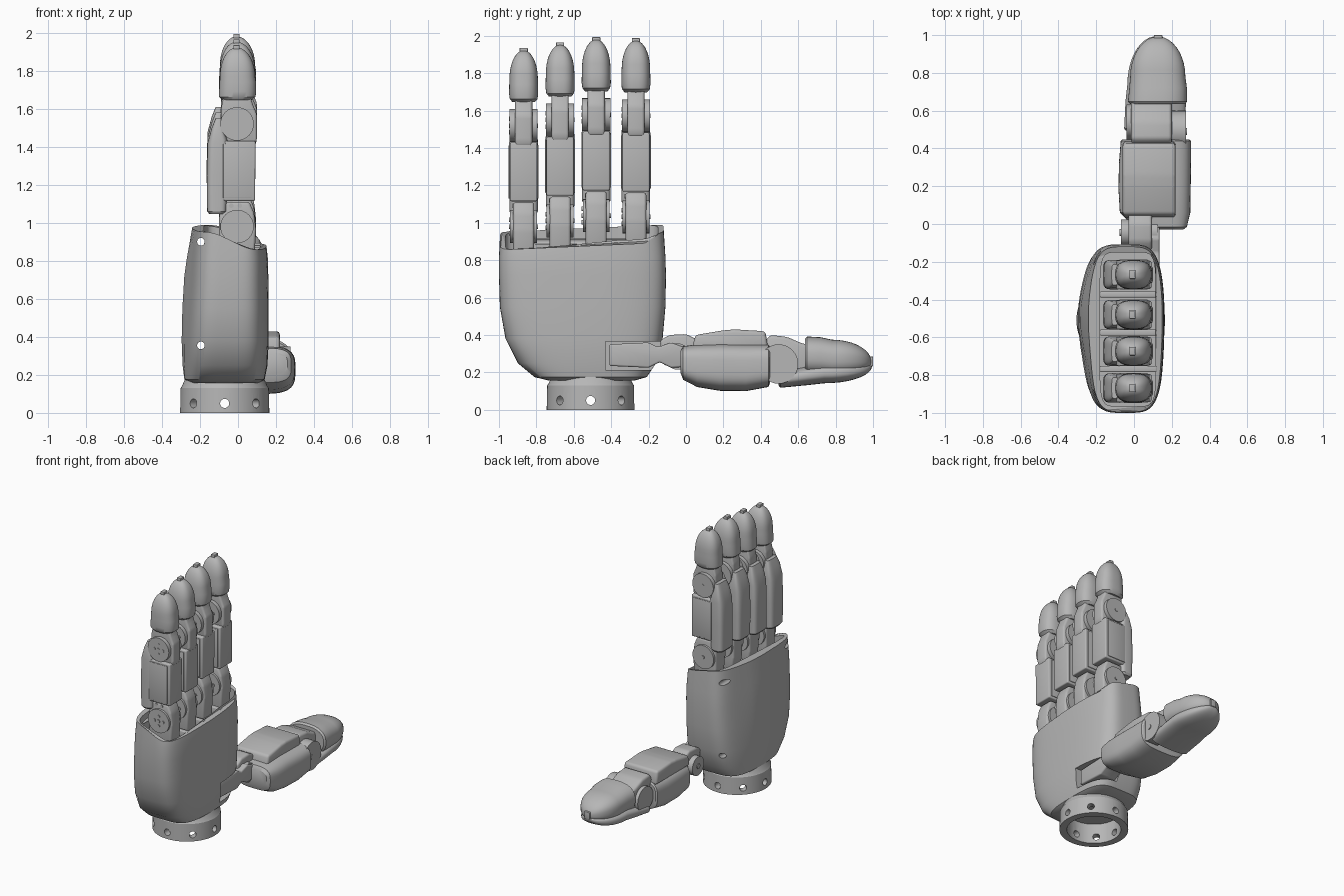
import bpy, bmesh, math
from mathutils import Matrix, Vector

cube = bpy.data.objects.get("Cube")
if cube:
    bpy.data.objects.remove(cube)

grey = bpy.data.materials.new("satin_grey")
grey.use_nodes = True
COL = (0.47, 0.47, 0.47, 1)
grey.diffuse_color = COL
grey.node_tree.nodes["Principled BSDF"].inputs["Base Color"].default_value = COL

I = Matrix.Identity(4)
# Thumb frame: local x -> up, local y -> +x, local z -> +y
THUMB = Matrix(((0, 1, 0, 0), (0, 0, 1, 0), (1, 0, 0, 0), (0, 0, 0, 1)))


def finish(name, bm, m=I):
    bmesh.ops.recalc_face_normals(bm, faces=bm.faces)
    bm.transform(m)
    me = bpy.data.meshes.new(name)
    bm.to_mesh(me)
    bm.free()
    me.materials.append(grey)
    ob = bpy.data.objects.new(name, me)
    bpy.context.collection.objects.link(ob)
    smooth(ob)
    return ob


def activate(ob):
    bpy.ops.object.select_all(action='DESELECT')
    ob.select_set(True)
    bpy.context.view_layer.objects.active = ob


def smooth(ob):
    activate(ob)
    bpy.ops.object.shade_smooth_by_angle(angle=math.radians(32))


def loft(name, stations, m=I, power=3.0, count=48, shape=None):
    """Superellipse sections (z, x0, x1, y0, y1) skinned along local z."""
    bm = bmesh.new()
    rings = []
    for k, (z, x0, x1, y0, y1) in enumerate(stations):
        ring = []
        for i in range(count):
            a = 2 * math.pi * i / count
            c, s = math.cos(a), math.sin(a)
            p = Vector(((x0 + x1) / 2 + (x1 - x0) / 2 * math.copysign(abs(c) ** (2 / power), c),
                        (y0 + y1) / 2 + (y1 - y0) / 2 * math.copysign(abs(s) ** (2 / power), s), z))
            ring.append(bm.verts.new(shape(p, k) if shape else p))
        rings.append(ring)
    for a, b in zip(rings, rings[1:]):
        for i in range(count):
            j = (i + 1) % count
            bm.faces.new((a[i], a[j], b[j], b[i]))
    bm.faces.new(rings[0])
    bm.faces.new(rings[-1])
    return finish(name, bm, m)


def prism(name, pts, y0, y1, m=I, bevel=0.012):
    """Profile of (x, z) points extruded along local y, edges rounded."""
    bm = bmesh.new()
    a = [bm.verts.new((x, y0, z)) for x, z in pts]
    b = [bm.verts.new((x, y1, z)) for x, z in pts]
    bm.faces.new(a)
    bm.faces.new(b)
    for i in range(len(pts)):
        j = (i + 1) % len(pts)
        bm.faces.new((a[i], a[j], b[j], b[i]))
    bmesh.ops.recalc_face_normals(bm, faces=bm.faces)
    if bevel:
        bmesh.ops.bevel(bm, geom=list(bm.edges), offset=bevel, segments=3,
                        profile=0.5, affect='EDGES', clamp_overlap=True)
    return finish(name, bm, m)


def box(name, x0, x1, y0, y1, z0, z1, m=I, bevel=0.012):
    return prism(name, [(x0, z0), (x1, z0), (x1, z1), (x0, z1)], y0, y1, m, bevel)


def cylinders(name, items, r, depth, m=I, axis='Y'):
    """Several cylinders in one mesh, along local y or turned about z."""
    bm = bmesh.new()
    for x, y, z, *turn in items:
        t = Matrix.Translation((x, y, z)) @ Matrix.Rotation(turn[0] if turn else 0, 4, 'Z')
        if axis == 'Y':
            t = t @ Matrix.Rotation(math.pi / 2, 4, 'X')
        bmesh.ops.create_cone(bm, cap_ends=True, segments=32, radius1=r, radius2=r,
                              depth=depth, matrix=t)
    return finish(name, bm, m)


def cut(ob, cutters):
    for c in cutters:
        c.hide_render = True
        mod = ob.modifiers.new("cut", 'BOOLEAN')
        mod.operation, mod.solver, mod.object = 'DIFFERENCE', 'EXACT', c
        activate(ob)
        bpy.ops.object.modifier_apply(modifier=mod.name)
        bpy.data.objects.remove(c)
    smooth(ob)


def dome(z0, z1, x0, x1, y0, y1, xt, steps=9):
    """Rounded end: sections shrinking towards (xt, middle y)."""
    out, ym = [], (y0 + y1) / 2
    for i in range(steps + 1):
        t = i / steps * 1.5
        s = math.cos(t)
        out.append((z0 + (z1 - z0) * math.sin(t), xt + (x0 - xt) * s, xt + (x1 - xt) * s,
                    ym + (y0 - ym) * s, ym + (y1 - ym) * s))
    return out


# ---- wrist ring with bore and radial holes ----
WX, WY = -0.07, -0.51
ring = loft("wrist_ring", [(z, WX - r, WX + r, WY - r, WY + r) for z, r in
            ((0, .235), (.13, .232), (.142, .224), (.175, .21))], power=2, count=64)
cut(ring, [cylinders("bore", [(WX, WY, 0.05)], 0.185, 0.2, axis='Z')])
cut(ring, [cylinders("ring_holes", [(WX + .22 * math.cos(k * math.pi / 4), WY + .22 * math.sin(k * math.pi / 4),
                     .05, k * math.pi / 4 + math.pi / 2) for k in range(8)], 0.024, 0.12)])


# ---- palm shell ----
def palm_shape(p, k):
    swell = (0, .02, .03, .038, .045, .045, .035, .02)[k]
    if p.x < -0.05:
        p.x -= swell * math.exp(-((p.y + 0.5) / 0.22) ** 2)
    else:
        p.x += 0.012 * math.exp(-((p.y + 0.5) / 0.25) ** 2)
    if k == 7:  # sloping rim: high on the back, low over the palm
        t = min(1, max(0, (p.x + 0.17) / 0.28))
        t = t * t * (3 - 2 * t)
        p.z = 0.975 - 0.095 * t + 0.045 * (p.y + 0.45)
        p.z += 0.05 * t * max(0, min(1, (p.y + 0.22) / 0.08))
    return p


palm = loft("palm", [
    (.158, -.24, .10, -.74, -.27), (.175, -.262, .128, -.81, -.21), (.25, -.262, .143, -.90, -.16),
    (.38, -.26, .15, -.965, -.125), (.55, -.25, .15, -.995, -.11), (.72, -.24, .148, -1, -.107),
    (.82, -.235, .145, -1, -.11), (.95, -.222, .138, -.995, -.12)],
    power=4, count=96, shape=palm_shape)
cut(palm, [loft("cavity", [(.83, -.18, .115, -.965, -.15), (1.2, -.18, .115, -.965, -.15)], power=7)])
cut(palm, [box("thumb_slot", .0, .4, -.43, .1, .212, .365, bevel=0)])
cut(palm, [cylinders("side_holes", [(-.195, -.55, z) for z in (.355, .9)], .02, 1.2)])

# Dividers between the finger sockets
for i, y in enumerate((-.768, -.575, -.373)):
    box(f"socket_divider_{i + 1}", -.18, .12, y - .016, y + .016, .82, .87 + .012 * i, bevel=.006)


# ---- fingers ----
def finger(tag, y, dz):
    m = Matrix.Translation((0, y, dz))
    # Base knuckle: hinge block plus side discs
    prism(f"{tag}_base_knuckle", [(-.085, .80), (.085, .80), (.095, .96), (.085, 1.05), (.06, 1.11),
                                  (-.08, 1.11), (-.1, 1.03), (-.1, .9)], -.056, .056, m, .015)
    cylinders(f"{tag}_base_discs", [(-.005, s * .063, .98) for s in (-1, 1)], .088, .018, m)
    # Middle segment: palm-side body with a shell on the back
    prism(f"{tag}_middle_body", [(-.09, 1.115), (.09, 1.115), (.092, 1.43), (-.09, 1.43)], -.073, .073, m, .008)
    loft(f"{tag}_back_shell", [(1.045, -.15, -.075, -.066, .066), (1.06, -.162, -.06, -.076, .076),
                               (1.25, -.165, -.05, -.078, .078), (1.42, -.16, -.05, -.078, .078),
                               (1.5, -.138, -.075, -.07, .07), (1.55, -.118, -.085, -.055, .055)], m, power=4)
    for s in (-1, 1):
        box(f"{tag}_side_panel_{'a' if s < 0 else 'b'}", -.078, .072, s * .077 - .003, s * .077 + .003,
            1.13, 1.415, m, .002)
    # Upper knuckle
    prism(f"{tag}_upper_knuckle", [(-.07, 1.42), (.09, 1.405), (.1, 1.44), (.1, 1.57), (.075, 1.63), (.06, 1.69),
                                   (-.07, 1.69), (-.09, 1.6), (-.09, 1.47)], -.046, .046, m, .014)
    cylinders(f"{tag}_upper_discs", [(-.005, s * .06, 1.52) for s in (-1, 1)], .088, .03, m)
    # Screw heads on the discs
    spots = [(0, 0), (.036, 0), (-.036, 0), (0, .036), (0, -.036)]
    heads = [(x - .005, -.074, zc + z) for zc in (.98, 1.52) for x, z in spots]
    heads += [(x, -.056, 1.09) for x in (-.035, .01)] + [(-.005, .074, z) for z in (.98, 1.52)]
    cylinders(f"{tag}_screws", heads, .012, .008, m)
    # Fingertip with a small nub
    loft(f"{tag}_tip", [(1.645, -.08, .07, -.06, .06), (1.662, -.1, .092, -.074, .074),
                        (1.69, -.1, .096, -.078, .078), (1.74, -.097, .095, -.077, .077)]
         + dome(1.77, 1.922, -.095, .09, -.076, .076, -.008), m, power=2.6)
    box(f"{tag}_tip_nub", -.024, .008, -.022, .022, 1.9, 1.935, m, .004)


for tag, y, dz in (("little_finger", -.868, 0), ("ring_finger", -.673, .03),
                   ("middle_finger", -.48, .058), ("index_finger", -.268, .052)):
    finger(tag, y, dz)

# ---- thumb (profiles are height, distance along y; width runs along x) ----
prism("thumb_bracket", [(.235, -.41), (.35, -.41), (.36, -.2), (.335, -.15), (.36, -.08), (.33, .0),
                        (.23, .0), (.225, -.08), (.255, -.14), (.225, -.2)], 0.0, .135, THUMB, .01)
prism("thumb_base_knuckle", [(.24, -.12), (.37, -.14), (.4, -.09), (.405, .0), (.36, .09), (.24, .1),
                             (.21, .0)], -.03, .095, THUMB, .015)
cylinders("thumb_base_discs", [(.285, y, -.045) for y in (-.05, .105)], .07, .04, THUMB)
cylinders("thumb_base_pins", [(.285, y, -.045) for y in (-.072, .127)], .018, .008, THUMB)
# Middle segment: rounded lower shell, upper cover, flared lip
loft("thumb_lower_shell", [(-.03, .2, .315, .06, .26), (-.015, .16, .34, 0, .28), (.06, .122, .35, -.075, .298),
                           (.18, .102, .355, -.082, .3), (.32, .1, .352, -.08, .302), (.44, .122, .35, -.07, .302),
                           (.448, .14, .34, -.06, .29)], THUMB, power=3.4)
prism("thumb_upper_cover", [(.32, .03), (.4, .05), (.425, .2), (.43, .26), (.42, .425), (.32, .44)],
      -.06, .22, THUMB, .018)
# Upper knuckle: hinge block with discs and pins
prism("thumb_upper_knuckle", [(.18, .4), (.34, .4), (.4, .45), (.39, .54), (.355, .62), (.34, .69), (.17, .69),
                              (.15, .5)], -.015, .2, THUMB, .018)
cylinders("thumb_disc_inner", [(.25, 0.03, .54)], .093, .14, THUMB)
cylinders("thumb_disc_outer", [(.245, .225, .495)], .105, .1, THUMB)
cylinders("thumb_pins", [(.24, .276, .49)], .018, .008, THUMB)
# Thumb tip: upper pad, longer lower shell, end nub
loft("thumb_tip_pad", [(.635, .2, .38, -.02, .27), (.648, .18, .392, -.032, .28), (.72, .18, .388, -.025, .28)]
     + dome(.78, .992, .175, .375, -.02, .272, .255), THUMB, power=2.5)
loft("thumb_tip_back", [(.495, .13, .19, -.045, .26), (.505, .118, .205, -.052, .27), (.65, .132, .235, -.045, .275)]
     + dome(.74, .995, .142, .25, -.035, .275, .235), THUMB, power=2.6)
box("thumb_tip_nub", .232, .285, .105, .15, .97, 1.0, THUMB, .004)
